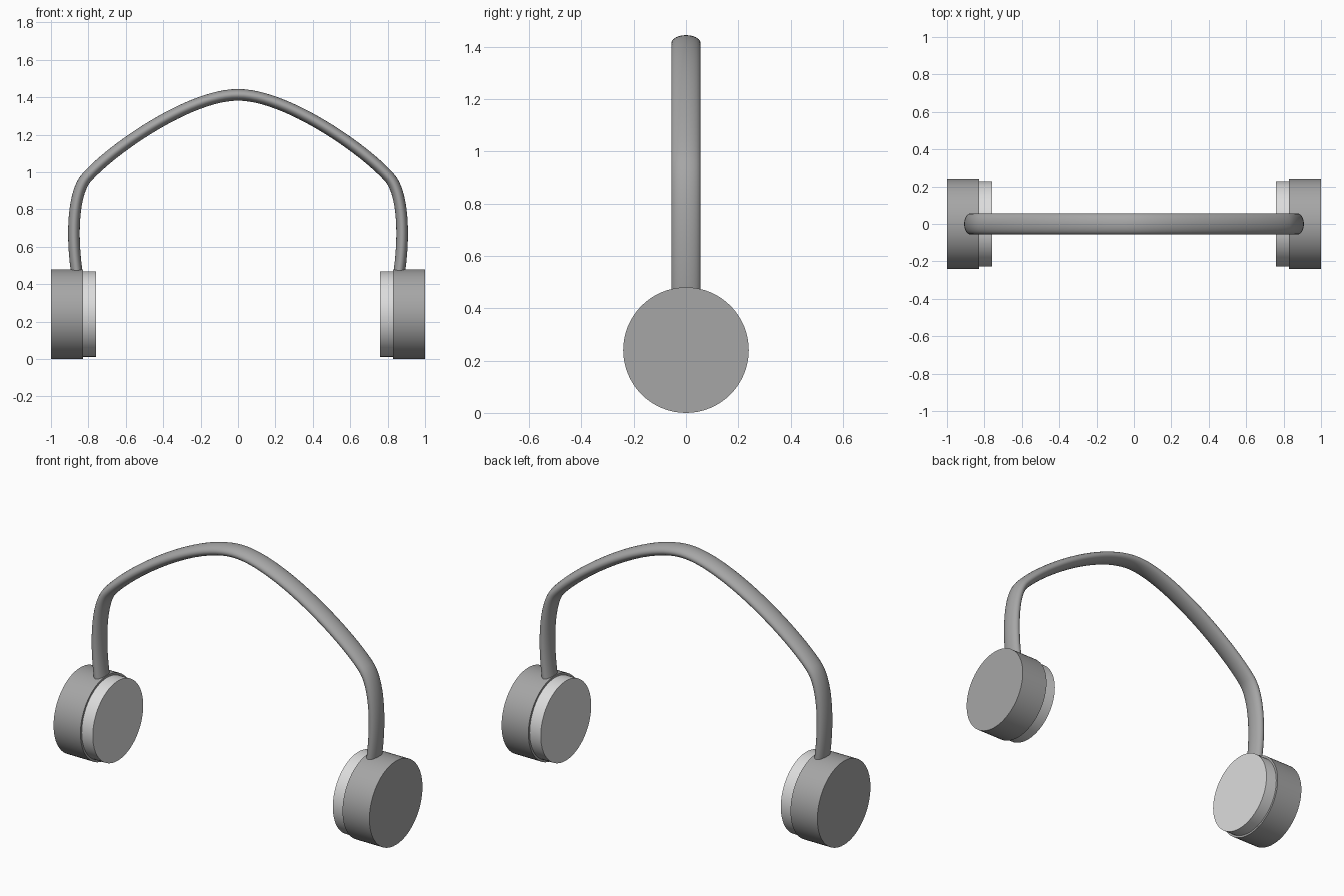
import bpy, bmesh, math
from mathutils import Vector
from mathutils.geometry import interpolate_bezier

cube = bpy.data.objects.get("Cube")
if cube:
    bpy.data.objects.remove(cube, do_unlink=True)


def material(name, value):
    mat = bpy.data.materials.new(name)
    mat.use_nodes = True
    color = (value, value, value, 1)
    mat.diffuse_color = color
    mat.node_tree.nodes["Principled BSDF"].inputs["Base Color"].default_value = color
    return mat


dark = material("dark_grey", 0.38)
light = material("light_grey", 0.72)


def finish(obj, mat):
    obj.data.materials.append(mat)
    bpy.ops.object.select_all(action='DESELECT')
    obj.select_set(True)
    bpy.context.view_layer.objects.active = obj
    bpy.ops.object.shade_smooth_by_angle(angle=math.radians(35))


def disc(name, x_in, x_out, radius, mat):
    """Cylinder lying along x, centred on the cup axis."""
    bpy.ops.mesh.primitive_cylinder_add(
        vertices=64, radius=radius, depth=abs(x_out - x_in),
        location=((x_in + x_out) / 2, 0, CUP_R), rotation=(0, math.pi / 2, 0))
    obj = bpy.context.object
    obj.name = name
    bpy.ops.object.transform_apply(location=False, rotation=True, scale=False)
    finish(obj, mat)


# Ear cups and cushions
CUP_R = 0.24
for side, s in (("left", 1), ("right", -1)):
    disc(side + "_ear_cup", s * 0.83, s, CUP_R, dark)
    disc(side + "_ear_cushion", s * 0.76, s * 0.84, 0.228, light)

# Headband path: one half as two curve segments, then mirrored
knots = [((0.855, 0.42), (0.89, 0.62), (0.89, 0.878), (0.81, 0.97)),
         ((0.81, 0.97), (0.68, 1.12), (0.26, 1.413), (0, 1.413))]
half = []
for seg in knots:
    pts = interpolate_bezier(*[Vector((x, 0, z)) for x, z in seg], 25)
    half += pts if not half else pts[1:]
path = half + [Vector((-p.x, 0, p.z)) for p in reversed(half[:-1])]

# Headband: oval section swept along the path
SIDES, WIDE, THICK = 24, 0.056, 0.031
bm = bmesh.new()
rings = []
for i, p in enumerate(path):
    tangent = (path[min(i + 1, len(path) - 1)] - path[max(i - 1, 0)]).normalized()
    normal = Vector((tangent.z, 0, -tangent.x))
    ring = []
    for k in range(SIDES):
        a = math.tau * k / SIDES
        offset = normal * THICK * math.cos(a) + Vector((0, WIDE * math.sin(a), 0))
        ring.append(bm.verts.new(p + offset))
    rings.append(ring)
for a, b in zip(rings, rings[1:]):
    for k in range(SIDES):
        n = (k + 1) % SIDES
        bm.faces.new((a[k], a[n], b[n], b[k]))
bm.faces.new(rings[0])
bm.faces.new(rings[-1])
bmesh.ops.recalc_face_normals(bm, faces=bm.faces)
mesh = bpy.data.meshes.new("headband")
bm.to_mesh(mesh)
bm.free()
headband = bpy.data.objects.new("headband", mesh)
bpy.context.collection.objects.link(headband)
finish(headband, dark)
